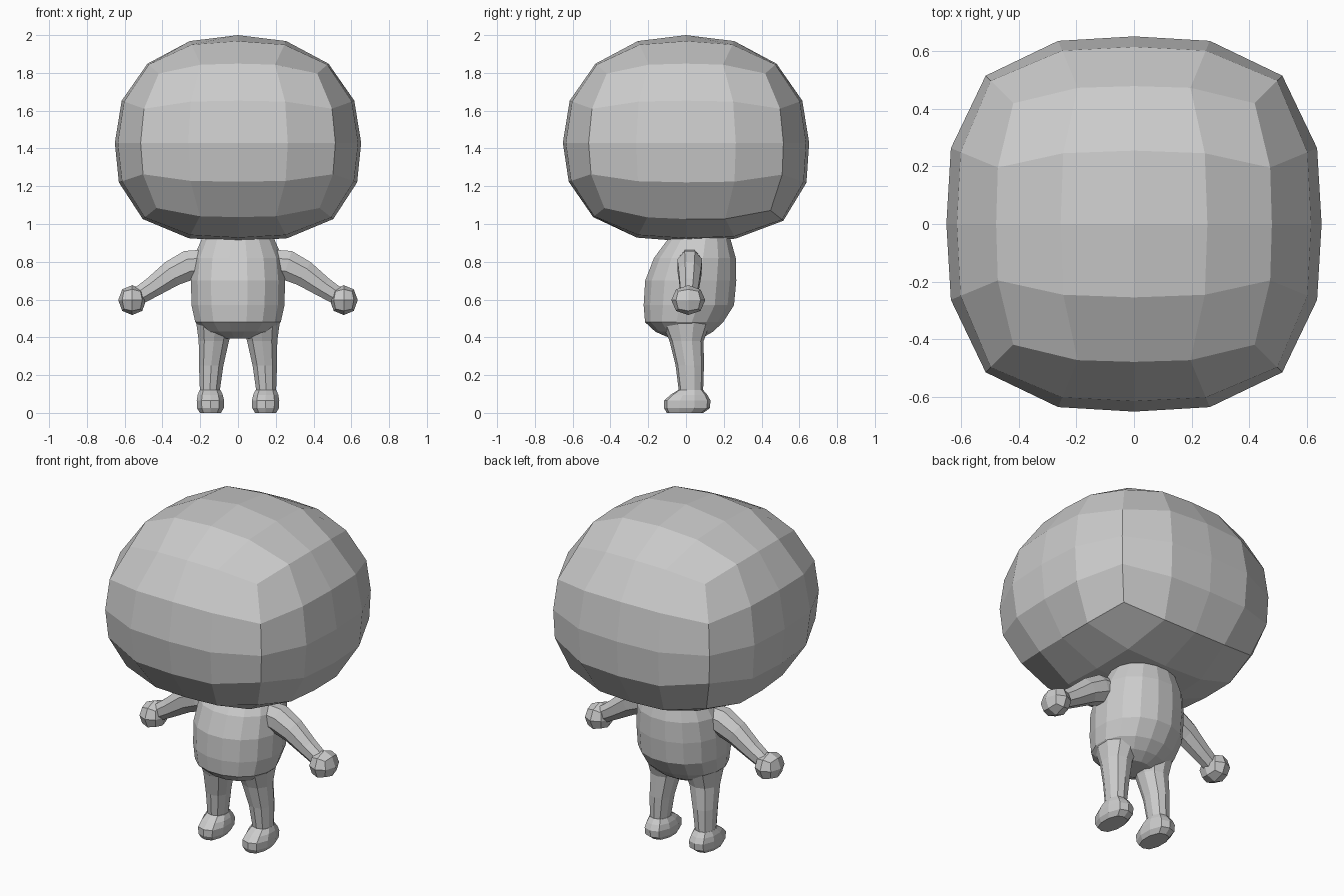
import bpy, bmesh, math
from mathutils import Vector

if "Cube" in bpy.data.objects:
    bpy.data.objects.remove(bpy.data.objects["Cube"])


def finish(name, bm, mirror=False):
    bmesh.ops.recalc_face_normals(bm, faces=bm.faces)
    mesh = bpy.data.meshes.new(name)
    bm.to_mesh(mesh)
    bm.free()
    ob = bpy.data.objects.new(name, mesh)
    bpy.context.collection.objects.link(ob)
    if mirror:
        ob.modifiers.new("mirror", 'MIRROR').use_mirror_merge = False
    return ob


def quad_ball(name, cuts, center, size, p, q_of, mirror=False):
    """Subdivided cube puffed out to a rounded, boxy ball."""
    bm = bmesh.new()
    bmesh.ops.create_cube(bm, size=2)
    bmesh.ops.subdivide_edges(bm, edges=bm.edges[:], cuts=cuts, use_grid_fill=True)
    for v in bm.verts:
        d = Vector([math.tan(c * math.pi / 4) for c in v.co])
        q = q_of(d.normalized())
        f = (abs(d.x) ** p + abs(d.y) ** p) ** (q / p) + abs(d.z) ** q
        d *= f ** (-1 / q)
        up = size[2] if d.z > 0 else size[3]
        v.co = Vector(center) + Vector((d.x * size[0], d.y * size[1], d.z * up))
    return finish(name, bm, mirror)


def loft(name, rings, n, p=2.0, mirror=False):
    """Skin rings given as (x, y, z, half width, half depth, tilt about y)."""
    bm = bmesh.new()
    loops = []
    for x, y, z, rx, ry, tilt in rings:
        loop = []
        for i in range(n):
            a = 2 * math.pi * (i + 0.5) / n
            c, s = math.cos(a), math.sin(a)
            k = (abs(c) ** p + abs(s) ** p) ** (-1 / p)
            u = c * k * rx
            loop.append(bm.verts.new((x + u * math.cos(tilt), y + s * k * ry,
                                      z + u * math.sin(tilt))))
        loops.append(loop)
    for a, b in zip(loops, loops[1:]):
        for i in range(n):
            j = (i + 1) % n
            bm.faces.new((a[i], a[j], b[j], b[i]))
    bm.faces.new(loops[0])
    bm.faces.new(loops[-1])
    return finish(name, bm, mirror)


# Big faceted head, flatter and boxier below and behind
quad_ball("head", 3, (0, 0, 1.43), (0.652, 0.652, 0.57, 0.522), 2.95,
          lambda d: 2.25 if d.z > 0 else 2.7 + 0.35 * d.y)

# Egg-shaped torso
loft("torso", [(0, 0.07, 0.96, 0.15, 0.13, 0), (0, 0.07, 0.92, 0.195, 0.168, 0),
               (0, 0.047, 0.82, 0.24, 0.22, 0), (0, 0.025, 0.70, 0.253, 0.245, 0),
               (0, 0.015, 0.57, 0.25, 0.243, 0), (0, -0.01, 0.48, 0.23, 0.21, 0),
               (0, -0.01, 0.43, 0.18, 0.155, 0), (0, 0, 0.395, 0.1, 0.085, 0)], 16, 2.1)

# Legs
loft("leg", [(0.12, 0, 0.48, 0.105, 0.13, 0), (0.128, 0.003, 0.38, 0.083, 0.09, 0),
             (0.142, 0.02, 0.25, 0.067, 0.075, 0), (0.15, 0.027, 0.10, 0.053, 0.063, 0)],
     10, 2.2, True)

# Feet
loft("foot", [(0.146, -0.005, 0, 0.057, 0.097, 0), (0.146, 0.005, 0.025, 0.072, 0.121, 0),
              (0.146, 0.007, 0.065, 0.074, 0.123, 0), (0.147, 0.015, 0.095, 0.068, 0.098, 0),
              (0.148, 0.025, 0.122, 0.056, 0.065, 0)], 10, 2.6, True)

# Arms, drooping outward
loft("arm", [(0.17, 0.02, 0.79, 0.08, 0.065, 1.4), (0.26, 0.02, 0.782, 0.084, 0.07, 1.25),
             (0.35, 0.02, 0.738, 0.074, 0.063, 1.05), (0.45, 0.018, 0.667, 0.058, 0.053, 0.95),
             (0.54, 0.015, 0.61, 0.048, 0.045, 0.95)], 8, 2.2, True)

# Round mitten hands
quad_ball("hand", 1, (0.56, 0.012, 0.597), (0.074, 0.09, 0.079, 0.079), 2.1,
          lambda d: 2.1, True)
